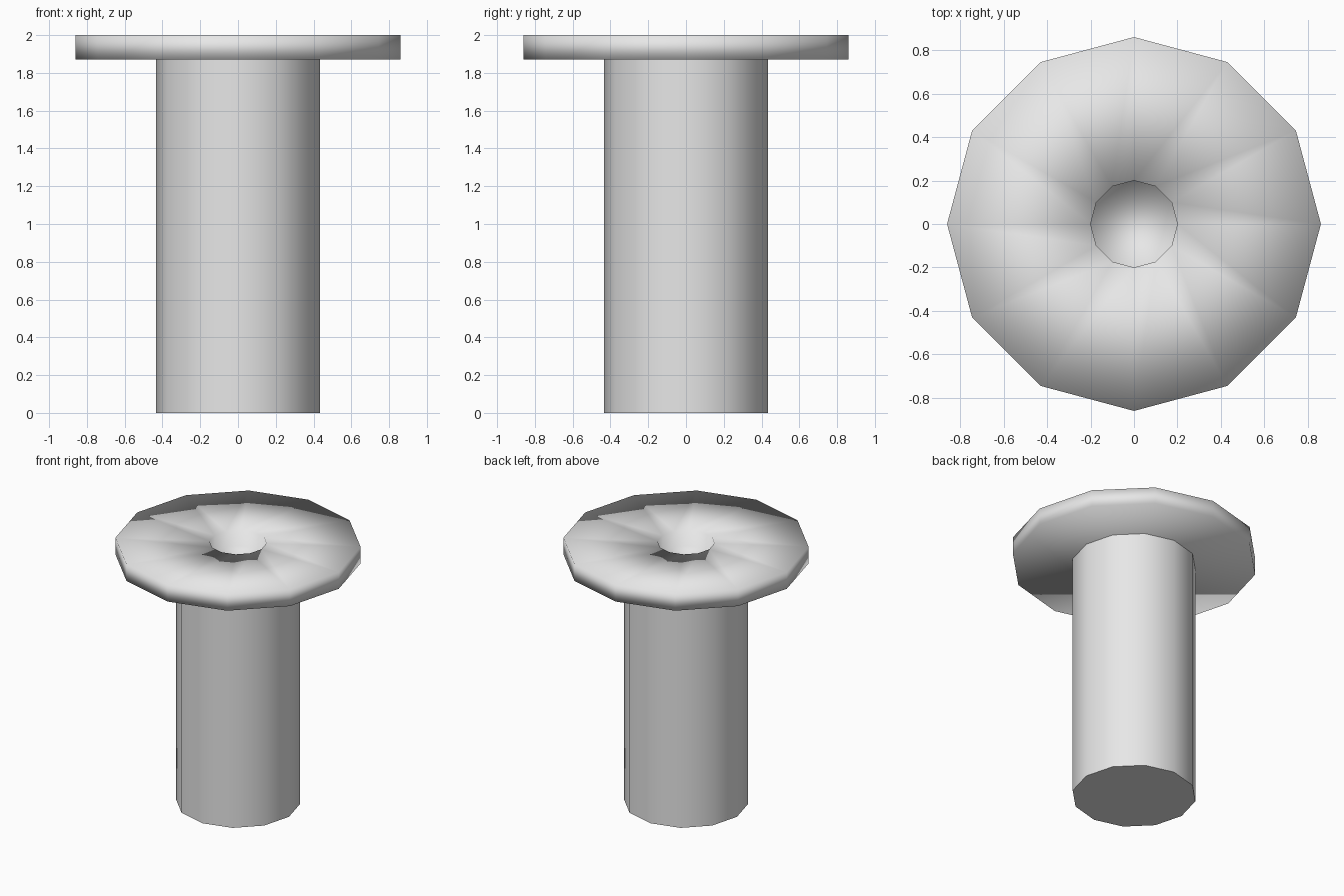
import bpy
import bmesh
from math import cos, sin, tau, radians

SIDES = 12

cube = bpy.data.objects.get("Cube")
if cube:
    bpy.data.objects.remove(cube, do_unlink=True)

grey = bpy.data.materials.new("plain grey")
grey.use_nodes = True
grey.diffuse_color = (0.8, 0.8, 0.8, 1)
grey.node_tree.nodes["Principled BSDF"].inputs["Base Color"].default_value = (0.8, 0.8, 0.8, 1)


def turned_part(name, profile):
    """Turn a (radius, height) profile into a closed solid with flat end caps."""
    bm = bmesh.new()
    rings = [[bm.verts.new((r * cos(tau * i / SIDES), r * sin(tau * i / SIDES), z))
              for i in range(SIDES)] for r, z in profile]
    for low, high in zip(rings, rings[1:]):
        for i in range(SIDES):
            j = (i + 1) % SIDES
            bm.faces.new((low[i], low[j], high[j], high[i]))
    bm.faces.new(rings[0][::-1])
    bm.faces.new(rings[-1])
    bmesh.ops.recalc_face_normals(bm, faces=bm.faces)
    for face in bm.faces:
        face.smooth = True
    mesh = bpy.data.meshes.new(name)
    bm.to_mesh(mesh)
    bm.free()
    mesh.materials.append(grey)
    obj = bpy.data.objects.new(name, mesh)
    bpy.context.collection.objects.link(obj)
    return obj


# Straight shaft with crisp end caps
shaft = turned_part("shaft", [(0.435, 0), (0.435, 1.87)])
shaft.data.set_sharp_from_angle(angle=radians(40))

# Wide flange with a round socket, softly shaded all over
turned_part("flange", [(0.86, 1.872), (0.86, 2), (0.2, 2), (0.2, 1.88)])
